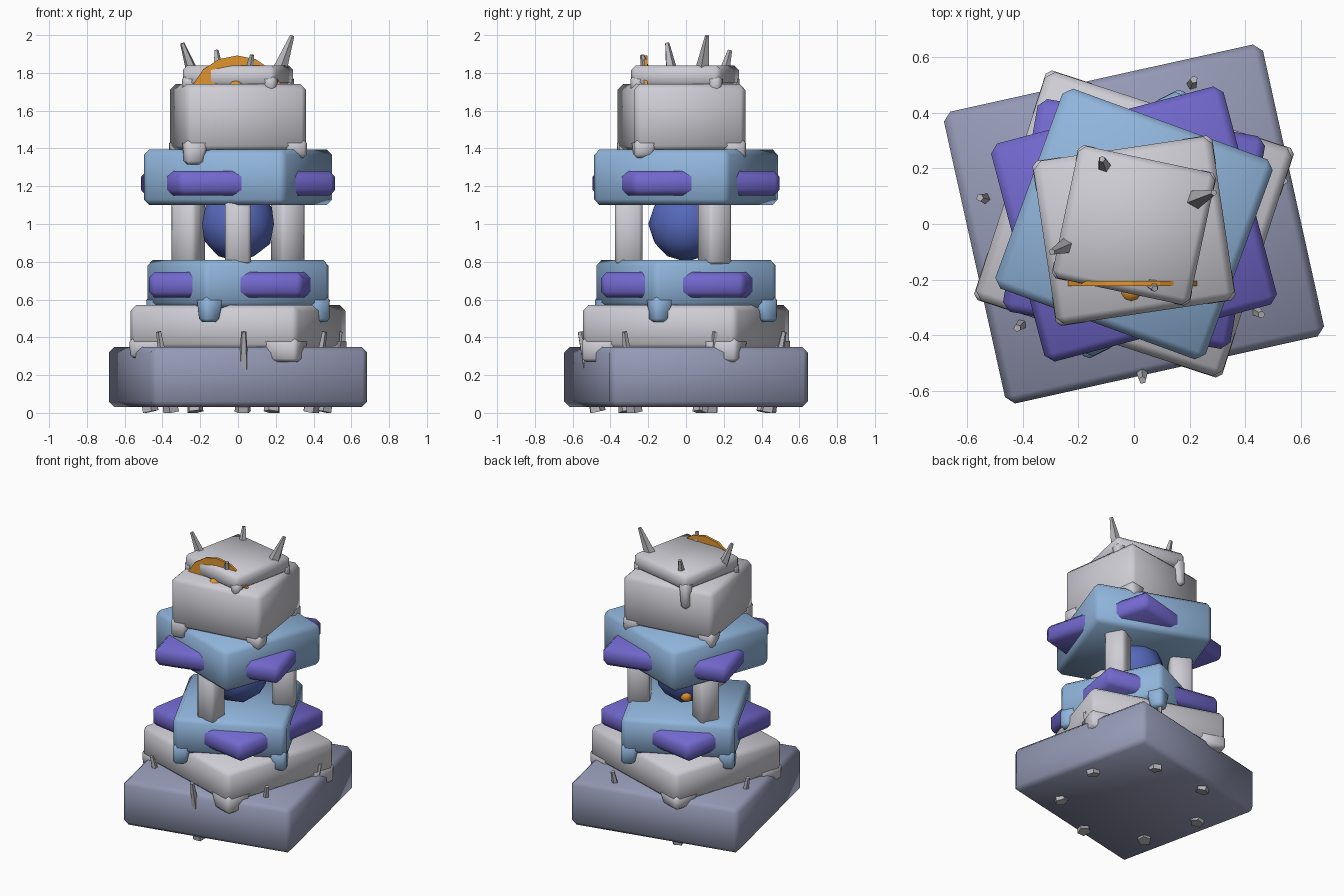
import bpy, bmesh, math
from mathutils import Vector, Matrix

if "Cube" in bpy.data.objects:
    bpy.data.objects.remove(bpy.data.objects["Cube"])


def material(name, rgb):
    m = bpy.data.materials.new(name)
    m.diffuse_color = (*rgb, 1)
    m.use_nodes = True
    m.node_tree.nodes["Principled BSDF"].inputs["Base Color"].default_value = m.diffuse_color
    return m


SLATE = material("slate", (0.30, 0.32, 0.46))
STONE = material("pale_stone", (0.62, 0.61, 0.66))
BLUE = material("sky_blue", (0.28, 0.46, 0.71))
PURPLE = material("purple", (0.17, 0.14, 0.62))
CORE = material("deep_blue", (0.09, 0.14, 0.50))
ORANGE = material("orange", (0.76, 0.30, 0.03))
GREY = material("spike_grey", (0.46, 0.46, 0.49))


def finish(name, bm, mat, smooth=True):
    bmesh.ops.recalc_face_normals(bm, faces=bm.faces)
    for f in bm.faces:
        f.smooth = smooth
    me = bpy.data.meshes.new(name)
    bm.to_mesh(me)
    bm.free()
    me.materials.append(mat)
    ob = bpy.data.objects.new(name, me)
    bpy.context.collection.objects.link(ob)
    return ob


def add_box(bm, center, half, bevel, taper=1.0, pull=(0, 0)):
    """Chamfered box; the bottom face is scaled by taper and shifted by pull."""
    vs = bmesh.ops.create_cube(bm, size=2)["verts"]
    for v in vs:
        low = v.co.z < 0
        k = taper if low else 1
        x, y, z = v.co.x * half[0] * k, v.co.y * half[1] * k, v.co.z * half[2]
        if low:
            x, y = x + pull[0], y + pull[1]
        v.co = Vector((x, y, z)) + Vector(center)
    edges = list({e for v in vs for e in v.link_edges})
    bmesh.ops.bevel(bm, geom=edges, offset=bevel, segments=1, affect='EDGES', profile=0.5)


def slab(name, mat, hx, hy, z0, z1, deg, bevel=0.03, center=(0, 0), drips=None, width=0.07):
    """Turned slab; drips gives the lowest z of the drip at each corner."""
    bm = bmesh.new()
    add_box(bm, (0, 0, (z0 + z1) / 2), (hx, hy, (z1 - z0) / 2), bevel)
    corners = [(1, 1), (-1, 1), (-1, -1), (1, -1)]
    for (sx, sy), low in zip(corners, drips or []):
        top = z0 + 0.06
        e = 0.002
        add_box(bm, (sx * (hx + e - width), sy * (hy + e - width), (top + low) / 2),
                (width, width, (top - low) / 2), 0.018, 0.72,
                (sx * width * 0.26, sy * width * 0.26))
    rot = Matrix.Translation((*center, 0)) @ Matrix.Rotation(math.radians(deg), 4, 'Z')
    bm.transform(rot)
    return finish(name, bm, mat)


def spike(name, foot, tip, r0, r1):
    foot, tip = Vector(foot), Vector(tip)
    d = tip - foot
    bm = bmesh.new()
    bmesh.ops.create_cone(bm, cap_ends=True, segments=5, radius1=r0, radius2=r1, depth=d.length)
    bm.transform(Matrix.Translation((foot + tip) / 2) @ d.to_track_quat('Z', 'Y').to_matrix().to_4x4())
    return finish(name, bm, GREY, smooth=False)


# stacked, twisted slabs from bottom to top
slab("base_slab", SLATE, 0.587, 0.537, 0.03, 0.35, 12.5)
slab("lower_stone", STONE, 0.467, 0.432, 0.335, 0.57, -18,
     drips=[0.27, 0.30, 0.29, 0.27], width=0.10)
slab("lower_blue_block", BLUE, 0.370, 0.362, 0.555, 0.81, 26,
     drips=[0.48, 0.49, 0.48, 0.48], width=0.06)
slab("lower_purple_plate", PURPLE, 0.415, 0.388, 0.61, 0.745, -10)
slab("upper_blue_block", BLUE, 0.402, 0.382, 1.10, 1.395, -20)
slab("upper_purple_plate", PURPLE, 0.432, 0.405, 1.15, 1.28, 14.8)
slab("head_block", STONE, 0.325, 0.298, 1.385, 1.74, 8.5, center=(0, -0.024),
     drips=[1.34, 1.34, 1.315, 1.35], width=0.065)
slab("head_cap", STONE, 0.252, 0.243, 1.725, 1.84, -12, bevel=0.025, center=(0, -0.005),
     drips=[1.69, 1.60, 1.70, 1.70], width=0.04)

# three pillars around the core
for i in range(3):
    a = math.radians(-90 + 120 * i)
    bm = bmesh.new()
    add_box(bm, (0.303, 0, 0.955), (0.073, 0.069, 0.17), 0.018)
    bm.transform(Matrix.Rotation(a, 4, 'Z'))
    finish(f"pillar_{i}", bm, STONE)

# round core
bm = bmesh.new()
bmesh.ops.create_icosphere(bm, subdivisions=2, radius=0.2,
                           matrix=Matrix.Translation((0, 0, 1.0)))
finish("core_ball", bm, CORE)

# small orange mark low on the back of the core
bm = bmesh.new()
bmesh.ops.create_uvsphere(bm, u_segments=8, v_segments=6, radius=0.04,
                          matrix=Matrix.Translation((-0.09, 0.125, 0.90)))
finish("core_mark", bm, ORANGE)

# seven spikes running through the base
for i in range(7):
    a = math.radians(16 + 360 / 7 * i)
    c, s = math.cos(a), math.sin(a)
    spike(f"base_spike_{i}", (0.47 * c, 0.47 * s, 0.006), (0.562 * c, 0.562 * s, 0.43), 0.045, 0.014)

# four crown spikes
crown = [((0.20, 0.08, 1.76), (0.287, 0.113, 1.997), 0.048),
         ((-0.225, -0.07, 1.76), (-0.295, -0.10, 1.957), 0.04),
         ((-0.10, 0.19, 1.76), (-0.115, 0.233, 1.92), 0.036),
         ((0.055, -0.20, 1.76), (0.075, -0.232, 1.895), 0.034)]
for i, (foot, tip, r) in enumerate(crown):
    spike(f"crown_spike_{i}", foot, tip, r, 0.012)

# upright orange disc in the cap, with a small stud in front
bm = bmesh.new()
bmesh.ops.create_cone(bm, cap_ends=True, segments=16, radius1=0.255, radius2=0.255, depth=0.018)
bm.transform(Matrix.Translation((-0.005, -0.214, 1.637)) @ Matrix.Rotation(math.pi / 2, 4, 'X'))
finish("crest_disc", bm, ORANGE, smooth=False)
bm = bmesh.new()
bmesh.ops.create_uvsphere(bm, u_segments=10, v_segments=6, radius=0.045,
                          matrix=Matrix.Translation((-0.01, -0.24, 1.715)))
finish("crest_stud", bm, ORANGE)
